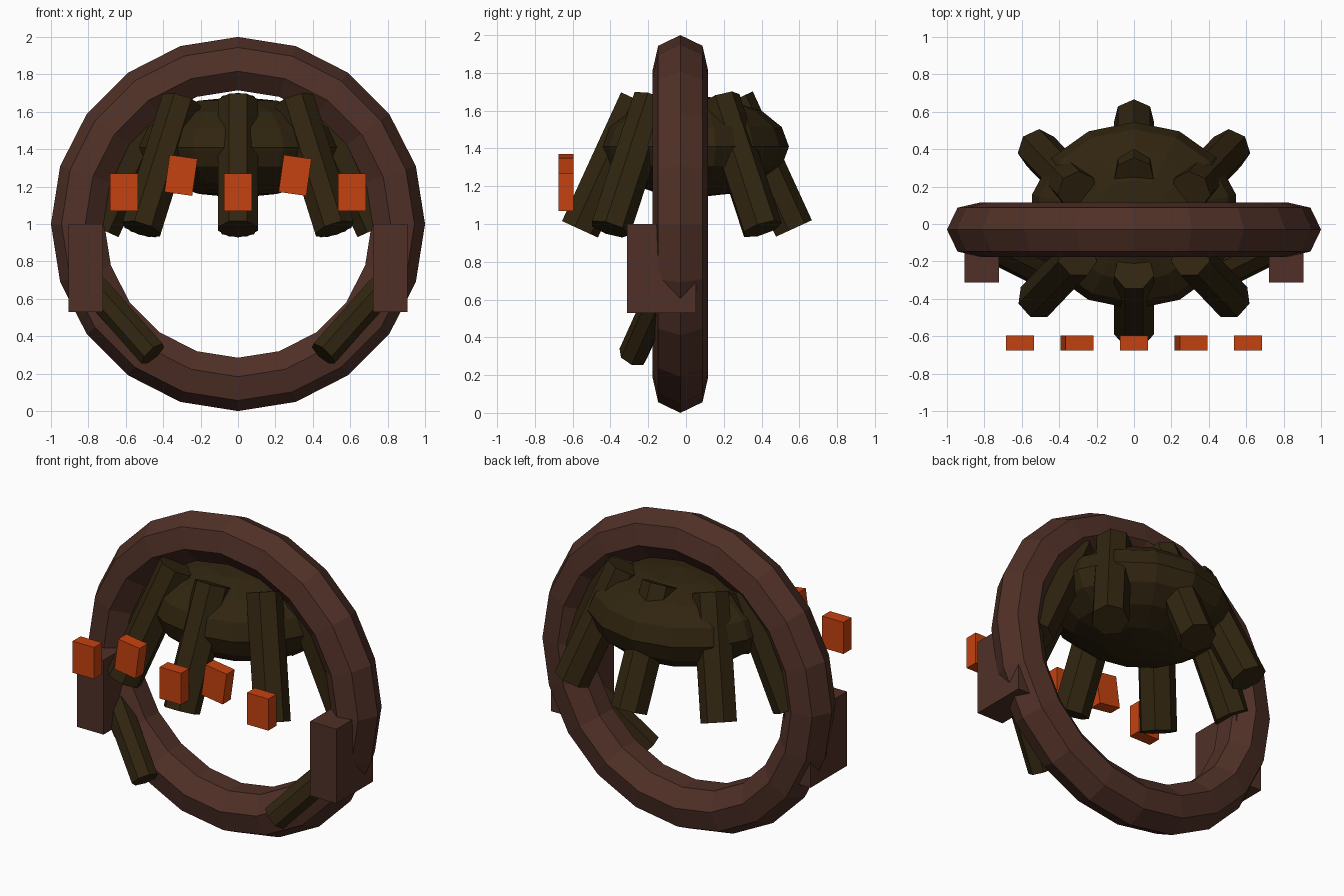
import bpy
import math
from mathutils import Vector

default = bpy.data.objects.get("Cube")
if default:
    bpy.data.objects.remove(default, do_unlink=True)


def material(name, rgb):
    mat = bpy.data.materials.new(name)
    mat.use_nodes = True
    color = (*rgb, 1)
    mat.diffuse_color = color
    mat.node_tree.nodes["Principled BSDF"].inputs["Base Color"].default_value = color
    return mat


BROWN = material("red brown", (0.08, 0.03, 0.02))
DARK = material("dark olive brown", (0.03, 0.018, 0.005))
ORANGE = material("burnt orange", (0.56, 0.054, 0.005))


def finish(name, mat):
    obj = bpy.context.object
    obj.name = name
    obj.data.materials.append(mat)
    return obj


def box(name, mat, center, size, tilt=0):
    bpy.ops.mesh.primitive_cube_add(size=1, location=center, rotation=(0, tilt, 0))
    obj = finish(name, mat)
    obj.scale = size
    return obj


def tube(name, center, radius, depth, rotation):
    bpy.ops.mesh.primitive_cylinder_add(
        vertices=7, radius=radius, depth=depth, location=center, rotation=rotation)
    return finish(name, DARK)


# Upright ring
bpy.ops.mesh.primitive_torus_add(
    major_segments=20, minor_segments=7, major_radius=0.85, minor_radius=0.15,
    location=(0, -0.03, 1), rotation=(math.pi / 2, 0, 0))
finish("ring", BROWN)

# Flattened body hanging in the ring
bpy.ops.mesh.primitive_uv_sphere_add(
    segments=14, ring_count=8, radius=1, location=(0, 0.045, 1.41))
finish("body", DARK).scale = (0.56, 0.5, 0.27)

# Eight legs splayed around the body
SPLAY = 0.43
for i in range(8):
    a = i * math.pi / 4
    tube(f"leg_{i + 1}", (0.58 * math.cos(a), 0.41 * math.sin(a), 1.315), 0.11, 0.75,
         (SPLAY * math.sin(a), -SPLAY * math.cos(a), 0))

# Side brackets and the small arms reaching in from them
for side, label in ((1, "left"), (-1, "right")):
    box(f"{label}_bracket", BROWN, (side * 0.815, -0.13, 0.765), (0.185, 0.365, 0.47))
    top = Vector((side * 0.77, -0.12, 0.66))
    tip = Vector((side * 0.455, -0.28, 0.305))
    axis = top - tip
    tube(f"{label}_arm", (top + tip) / 2, 0.08, axis.length,
         axis.to_track_quat('Z', 'Y').to_euler())

# Row of floating blocks in front, every other one raised and tilted
for i in range(5):
    raised = i % 2
    box(f"front_block_{i + 1}", ORANGE,
        ((i - 2) * 0.305, -0.635, 1.17 + 0.09 * raised), (0.15, 0.08, 0.2), 0.14 * raised)
